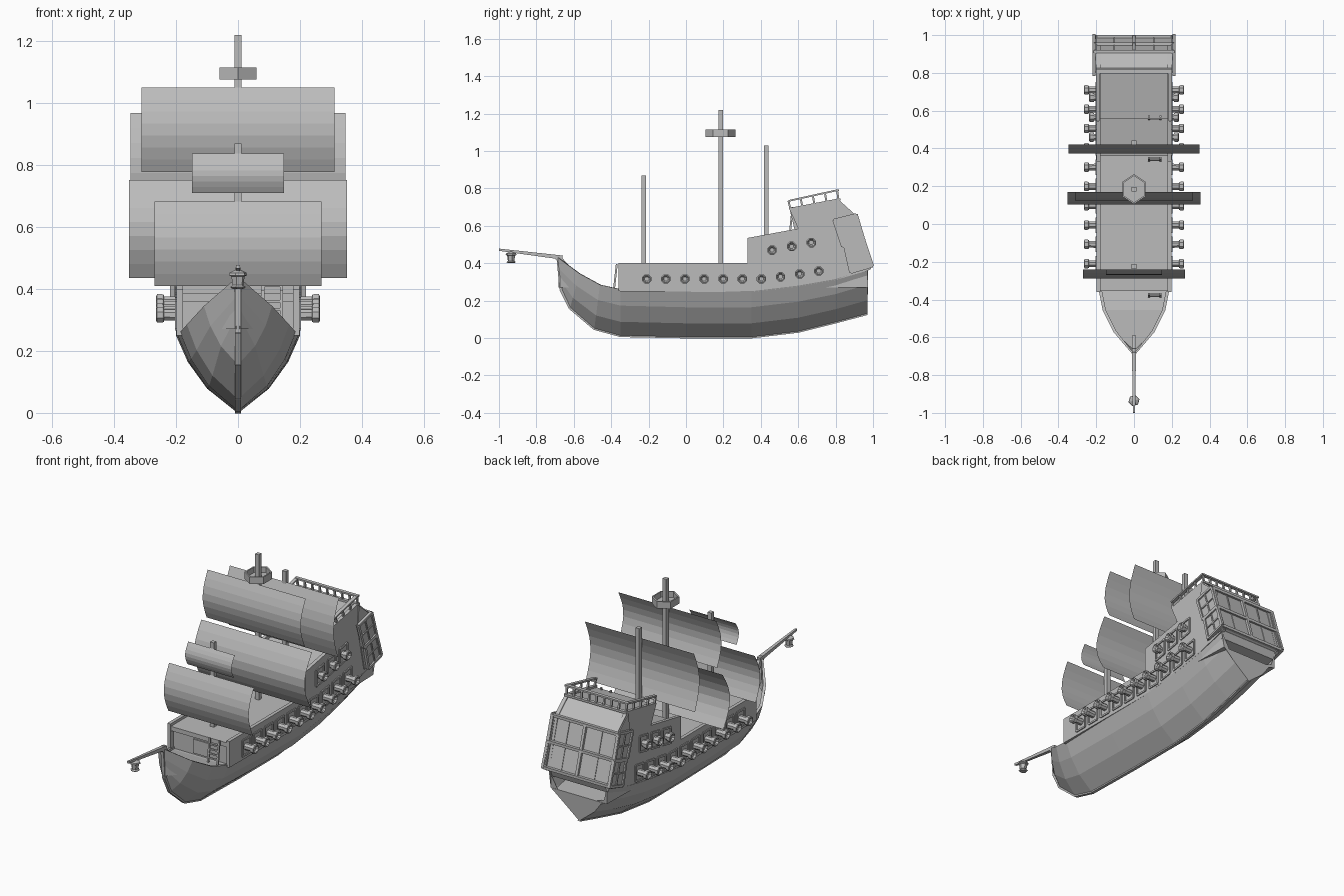
import bpy, math
from mathutils import Vector

if "Cube" in bpy.data.objects:
    bpy.data.objects.remove(bpy.data.objects["Cube"], do_unlink=True)

grey = bpy.data.materials.new("plain grey")
grey.use_nodes = True
grey.diffuse_color = (0.5, 0.5, 0.5, 1)
grey.node_tree.nodes["Principled BSDF"].inputs["Base Color"].default_value = (0.5, 0.5, 0.5, 1)


def add(name, verts, faces):
    mesh = bpy.data.meshes.new(name)
    mesh.from_pydata([tuple(v) for v in verts], [], faces)
    mesh.materials.append(grey)
    obj = bpy.data.objects.new(name, mesh)
    bpy.context.collection.objects.link(obj)
    return obj


def loft(name, rings):
    """Skin closed rings of equal size and cap both ends."""
    n = len(rings[0])
    verts = [v for r in rings for v in r]
    faces = [(i * n + j, i * n + (j + 1) % n, (i + 1) * n + (j + 1) % n, (i + 1) * n + j)
             for i in range(len(rings) - 1) for j in range(n)]
    faces += [tuple(range(n))[::-1], tuple(range(len(verts) - n, len(verts)))]
    return add(name, verts, faces)


def prism(name, x0, x1, profile):
    """Side profile of (y, z) points extruded across x."""
    return loft(name, [[(x, y, z) for y, z in profile] for x in (x0, x1)])


def beam(name, a, b, w, h=None, w2=None):
    """Rectangular bar from a to b; w is its sideways width."""
    a, b = Vector(a), Vector(b)
    h = h or w
    k = (w2 or w) / w
    d = (b - a).normalized()
    side = d.cross(Vector((0, 0, 1)))
    side = side.normalized() if side.length > 0.01 else Vector((1, 0, 0))
    up = side.cross(d)
    corners = [(-1, -1), (1, -1), (1, 1), (-1, 1)]
    return loft(name, [[p + (side * s * w + up * t * h) * f / 2 for s, t in corners]
                       for p, f in ((a, 1), (b, k))])


def turned(name, origin, axis, rings, sides=8):
    """Lathe along axis; rings are (distance, radius)."""
    axis = Vector(axis)
    u = axis.orthogonal().normalized()
    v = axis.cross(u)
    o = Vector(origin)
    steps = [math.tau * (i + 0.5) / sides for i in range(sides)]
    return loft(name, [[o + axis * d + (u * math.cos(t) + v * math.sin(t)) * r for t in steps]
                       for d, r in rings])


def frame(name, corners, w):
    for i in range(4):
        beam(name, corners[i], corners[(i + 1) % 4], w)


# Hull: stations of keel y, keel z, rim y, rim z, half width
stations = [(-.67, .26, -.685, .43, .012), (-.62, .16, -.57, .345, .11),
            (-.49, .05, -.46, .285, .165), (-.35, .012, -.35, .26, .187),
            (0, .005, 0, .25, .195), (.35, .005, .35, .25, .2), (.6, .035, .6, .28, .2),
            (.8, .085, .8, .315, .2), (.97, .13, .97, .37, .195)]
section = [(0, .04), (.3, .5), (.65, .81), (1, 1)]
rings = []
for ky, kz, ry, rz, w in stations:
    half = [(w * f, ky + (ry - ky) * t, kz + (rz - kz) * t) for t, f in section]
    inner = max(w - .016, .004)
    half += [(inner, ry + .004, rz), (inner, ry + .004, min(rz - .01, .27))]
    rings.append(half + [(-x, y, z) for x, y, z in reversed(half)])
loft("hull", rings)

# Keel and stem strip
keel = [(s[0], s[1]) for s in stations]
path = [(-.685, .43)] + keel
for (y0, z0), (y1, z1) in zip(path, path[1:]):
    beam("keel", (0, y0, z0), (0, y1, z1), .018, .014)

# Side walls above the hull
wall = [(-.36, .25), (-.36, .4), (.33, .4), (.33, .535), (.6, .585), (.55, .695), (.81, .745),
        (.91, .655), (.99, .37), (.97, .36), (.8, .31), (.6, .275), (.35, .245)]
for s in (-1, 1):
    prism("side_wall", s * .178, s * .198, wall)

# Stepped decks between the walls
prism("decks", -.18, .18, [(-.33, .25), (-.33, .36), (-.355, .36), (-.355, .385), (.36, .385),
                           (.36, .515), (.585, .56), (.555, .685), (.81, .735), (.9, .65),
                           (.975, .37), (.96, .33), (.6, .25)])
prism("cabin_door", -.05, .05, [(-.338, .26), (-.338, .34), (-.33, .34), (-.33, .26)])

# Ladders up to each deck
for y, z0, z1 in ((-.37, .26, .385), (.35, .385, .51), (.57, .555, .69)):
    for x in (.08, .14):
        beam("ladder_rail", (x, y - .015, z0), (x, y, z1 + .01), .01)
    for k in range(1, 5):
        t = k / 5
        beam("ladder_step", (.08, y - .015 * (1 - t), z0 + (z1 - z0) * t),
             (.14, y - .015 * (1 - t), z0 + (z1 - z0) * t), .008)

# Poop railing
fl, bl, top_f, top_b = (.558, .69), (.815, .74), (.548, .733), (.808, .79)
for s in (-1, 1):
    beam("rail_top", (s * .19, *top_f), (s * .19, *top_b), .02, .009)
    for k in range(5):
        t = k / 4
        low = [a + (b - a) * t for a, b in zip(fl, bl)]
        high = [a + (b - a) * t for a, b in zip(top_f, top_b)]
        beam("rail_post", (s * .19, *low), (s * .19, *high), .01)
beam("rear_rail_top", (-.2, *top_b), (.2, *top_b), .02, .009)
for k in range(1, 8):
    x = -.19 + .38 * k / 8
    beam("rear_rail_post", (x, *bl), (x, *top_b), .01)

# Stern gallery with framed windows
prism("stern_block", -.203, .203, [(.81, .735), (.905, .655), (.988, .38), (.965, .365), (.86, .35),
                                   (.8, .62)])
upper = [(.79, .63), (.91, .66), (.953, .52), (.837, .488)]
lower = [(.85, .485), (.955, .515), (.998, .385), (.88, .35)]
for s in (-1, 1):
    for quad in (upper, lower):
        prism("side_window", s * .195, s * .211, quad)
        pts = [Vector((s * .212, y, z)) for y, z in quad]
        frame("side_window_frame", pts, .014)
        beam("side_window_bar", (pts[0] + pts[1]) / 2, (pts[2] + pts[3]) / 2, .008)
        beam("side_window_bar", (pts[0] + pts[3]) / 2, (pts[1] + pts[2]) / 2, .008)
levels = [(.912, .655), (.952, .52), (.992, .385)]
for y, z in levels:
    beam("stern_sill", (-.212, y, z), (.212, y, z), .016)
for x in (-.208, 0, .208):
    beam("stern_upright", (x, *levels[0]), (x, *levels[2]), .016)
for x in (-.105, .105):
    beam("stern_window_bar", (x, levels[0][0] - .006, levels[0][1]),
         (x, levels[2][0] - .006, levels[2][1]), .007)
beam("stern_roof_edge", (-.2, .815, .74), (.2, .815, .74), .02, .012)

# Cannons in framed ports: y, z, muzzle x, slope of the row
guns = []
for i in range(10):
    y = -.21 + i * .1022
    guns.append((y, .316 + max(0, y - .43) * .15, .264, .15 if y > .45 else 0))
guns += [(.46 + i * .105, .47 + i * .02, .237, .19) for i in range(3)]
barrel = [(0, .017), (-.026, .019), (-.024, .025), (-.018, .027), (-.003, .027), (0, .021), (-.012, .012)]
for y, z, reach, slope in guns:
    for s in (-1, 1):
        port = [(s * .199, y + a, z + b + a * slope)
                for a, b in ((-.036, -.045), (.036, -.045), (.036, .045), (-.036, .045))]
        frame("gun_port_frame", port, .01)
        turned("cannon", (s * reach, y, z), (s, 0, 0), [(.18 - reach, .02)] + barrel[1:])

# Masts and crow's nest
for name, y, top, base in (("foremast", -.225, .87, .37), ("mainmast", .185, 1.22, .37),
                           ("mizzenmast", .43, 1.03, .5)):
    beam(name, (0, y, base), (0, y, top), .024)
nest_rings = []
for r, z in ((.08, 1.075), (.08, 1.115), (.07, 1.115), (.07, 1.083)):
    nest_rings.append([(.866 * r * math.sin(math.tau * k / 6), .185 + r * math.cos(math.tau * k / 6), z)
                       for k in range(6)])
loft("crows_nest", nest_rings)

# Billowing sails: half width, bottom, top, y, belly depth
sails = [("fore_lower_sail", .27, .41, .682, -.24, .045), ("fore_upper_sail", .148, .71, .837, -.24, .025),
         ("main_lower_sail", .352, .435, .752, .17, .064), ("main_upper_sail", .312, .778, 1.05, .17, .042),
         ("mizzen_sail", .347, .63, .968, .422, .045)]
for name, w, z0, z1, y, belly in sails:
    n = 7
    verts = []
    for i in range(n + 1):
        t = i / n
        yy = y - belly * math.sin(math.pi * t) - .008 * (1 - t)
        verts += [(-w, yy, z0 + (z1 - z0) * t), (w, yy, z0 + (z1 - z0) * t)]
    add(name, verts, [(2 * i, 2 * i + 1, 2 * i + 3, 2 * i + 2) for i in range(n)])

# Bowsprit with hanging lantern
beam("bowsprit", (0, -.66, .43), (0, -1, .472), .022, .022, .012)
beam("bowsprit_knee", (0, -.6, .34), (0, -.69, .435), .02, .03)
turned("lantern", (0, -.935, .4), (0, 0, 1),
       [(0, .018), (.006, .026), (.012, .018), (.04, .022), (.044, .03), (.052, .028), (.062, .008)], 6)

# Make every solid face outward
import bmesh
for obj in bpy.data.objects:
    if obj.type == "MESH" and "sail" not in obj.name:
        bm = bmesh.new()
        bm.from_mesh(obj.data)
        bmesh.ops.recalc_face_normals(bm, faces=bm.faces)
        bm.to_mesh(obj.data)
        bm.free()
